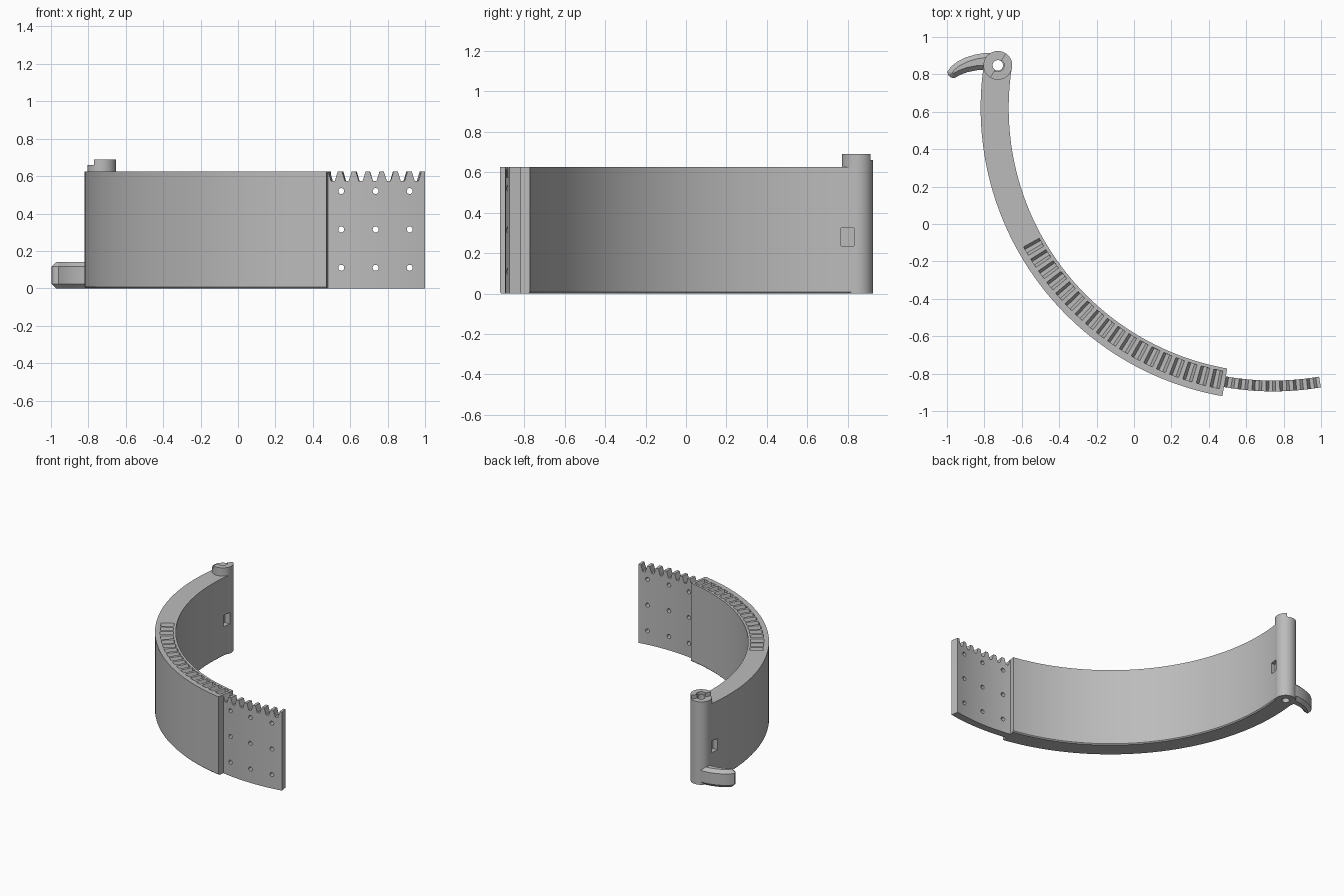
import bpy
import bmesh
from math import sin, cos, radians, pi
from mathutils import Vector, Matrix

cube = bpy.data.objects.get("Cube")
if cube:
    bpy.data.objects.remove(cube, do_unlink=True)

CENTRE = Vector((0.744, 0.62, 0))     # centre of the curved band
HINGE = Vector((-0.728, 0.848, 0))    # hinge barrel axis
HEIGHT = 0.625
PITCH = 2.83                          # tooth spacing in degrees

grey = bpy.data.materials.new("plain grey")
grey.use_nodes = True
grey.diffuse_color = (0.5, 0.5, 0.5, 1)
grey.node_tree.nodes["Principled BSDF"].inputs["Base Color"].default_value = (0.5, 0.5, 0.5, 1)


def finish(name, bm):
    bmesh.ops.recalc_face_normals(bm, faces=bm.faces)
    mesh = bpy.data.meshes.new(name)
    bm.to_mesh(mesh)
    bm.free()
    mesh.materials.append(grey)
    obj = bpy.data.objects.new(name, mesh)
    bpy.context.collection.objects.link(obj)
    return obj


def polar(r, deg, z):
    a = radians(deg)
    return CENTRE + Vector((r * cos(a), r * sin(a), z))


def sweep(name, profile, start, end, steps):
    """Sweep a closed (radius, z) profile around the band centre."""
    bm = bmesh.new()
    rings = []
    for i in range(steps + 1):
        deg = start + (end - start) * i / steps
        rings.append([bm.verts.new(polar(r, deg, z)) for r, z in profile])
    n = len(profile)
    for a, b in zip(rings, rings[1:]):
        for j in range(n):
            k = (j + 1) % n
            bm.faces.new((a[j], a[k], b[k], b[j]))
    bm.faces.new(rings[0])
    bm.faces.new(rings[-1])
    return finish(name, bm)


def add_cylinder(bm, radius, depth, matrix, segments=48):
    bmesh.ops.create_cone(bm, cap_ends=True, segments=segments, radius1=radius,
                          radius2=radius, depth=depth, matrix=matrix)


def add_box(bm, centre, size, angle=0):
    matrix = (Matrix.Translation(centre) @ Matrix.Rotation(angle, 4, 'Z')
              @ Matrix.Diagonal((*size, 1)))
    bmesh.ops.create_cube(bm, size=1, matrix=matrix)


def combine(obj, other, operation):
    mod = obj.modifiers.new("combine", 'BOOLEAN')
    mod.operation = operation
    mod.solver = 'EXACT'
    mod.object = other
    bpy.context.view_layer.objects.active = obj
    bpy.ops.object.modifier_apply(modifier=mod.name)
    bpy.data.objects.remove(other, do_unlink=True)


def cut_valleys(obj, first, last, r0, r1):
    """Cut tapered ratchet valleys into the top edge."""
    bm = bmesh.new()
    low, high = HEIGHT - 0.05, HEIGHT + 0.01
    for k in range(first, last + 1):
        deg = 269.5 + PITCH * k
        ends = [[bm.verts.new(polar(r, deg + side, z)) for side, z in
                 ((-0.4, low), (0.4, low), (1.1, high), (-1.1, high))] for r in (r0, r1)]
        bm.faces.new(ends[0])
        bm.faces.new(ends[1])
        for j in range(4):
            m = (j + 1) % 4
            bm.faces.new((ends[0][j], ends[0][m], ends[1][m], ends[1][j]))
    combine(obj, finish("valley_cutter", bm), 'DIFFERENCE')


# Curved main band with chamfered lower edges
band = sweep("main_band", [(1.414, 0.008), (1.422, 0), (1.556, 0), (1.564, 0.008),
                           (1.564, HEIGHT), (1.414, HEIGHT)], 171.1, 260, 90)
cut_valleys(band, -21, -4, 1.432, 1.527)

# Thin toothed strip with a grid of round holes
strip = sweep("toothed_strip", [(1.457, 0), (1.515, 0), (1.515, HEIGHT), (1.457, HEIGHT)],
              259.5, 279.7, 24)
cut_valleys(strip, -3, 3, 1.42, 1.55)
bm = bmesh.new()
for x in (0.552, 0.736, 0.918):
    for z in (0.11, 0.315, 0.52):
        add_cylinder(bm, 0.016, 0.3, Matrix.Translation((x, -0.86, z))
                     @ Matrix.Rotation(pi / 2, 4, 'X'), 20)
combine(strip, finish("hole_cutter", bm), 'DIFFERENCE')

# Hinge barrel with a stepped top
bm = bmesh.new()
add_cylinder(bm, 0.077, 0.69, Matrix.Translation(HINGE + Vector((0, 0, 0.345))), 64)
barrel = finish("hinge_barrel", bm)
bm = bmesh.new()
split = radians(57)
away = Vector((-sin(split), cos(split), 0))
add_box(bm, HINGE + away * 0.1 + Vector((0, 0, 0.71)), (0.4, 0.2, 0.1), split)
combine(barrel, finish("step_cutter", bm), 'DIFFERENCE')
combine(band, barrel, 'UNION')

# Curved finger tab at the foot of the hinge
outline = [(-0.74, 0.915), (-0.80, 0.914), (-0.85, 0.906), (-0.90, 0.89), (-0.945, 0.868),
           (-0.98, 0.84), (-0.997, 0.815), (-0.995, 0.797), (-0.98, 0.783), (-0.96, 0.78),
           (-0.93, 0.797), (-0.89, 0.812), (-0.84, 0.822), (-0.74, 0.825)]
bm = bmesh.new()
base = bm.faces.new([bm.verts.new((x, y, 0)) for x, y in outline])
top = bmesh.ops.extrude_face_region(bm, geom=[base])["geom"]
bmesh.ops.translate(bm, vec=(0, 0, 0.14), verts=[v for v in top if isinstance(v, bmesh.types.BMVert)])
rims = [e for e in bm.edges if abs(e.verts[0].co.z - e.verts[1].co.z) < 0.01]
bmesh.ops.bevel(bm, geom=rims, offset=0.026, segments=1, affect='EDGES', clamp_overlap=True)
combine(band, finish("finger_tab", bm), 'UNION')

# Pin hole, its shallow counterbore and the side slots
for radius, depth, z in ((0.028, 1.0, 0.35), (0.034, 0.04, 0.69)):
    bm = bmesh.new()
    add_cylinder(bm, radius, depth, Matrix.Translation(HINGE + Vector((0, 0, z))), 32)
    combine(band, finish("pin_cutter", bm), 'DIFFERENCE')
bm = bmesh.new()
for x in (-0.655, -0.815):
    add_box(bm, Vector((x, 0.798, 0.28)), (0.08, 0.065, 0.09))
combine(band, finish("slot_cutter", bm), 'DIFFERENCE')

# Smooth shading with crisp edges
bpy.ops.object.select_all(action='DESELECT')
for obj in (band, strip):
    obj.select_set(True)
bpy.context.view_layer.objects.active = band
bpy.ops.object.shade_smooth_by_angle(angle=radians(25))
